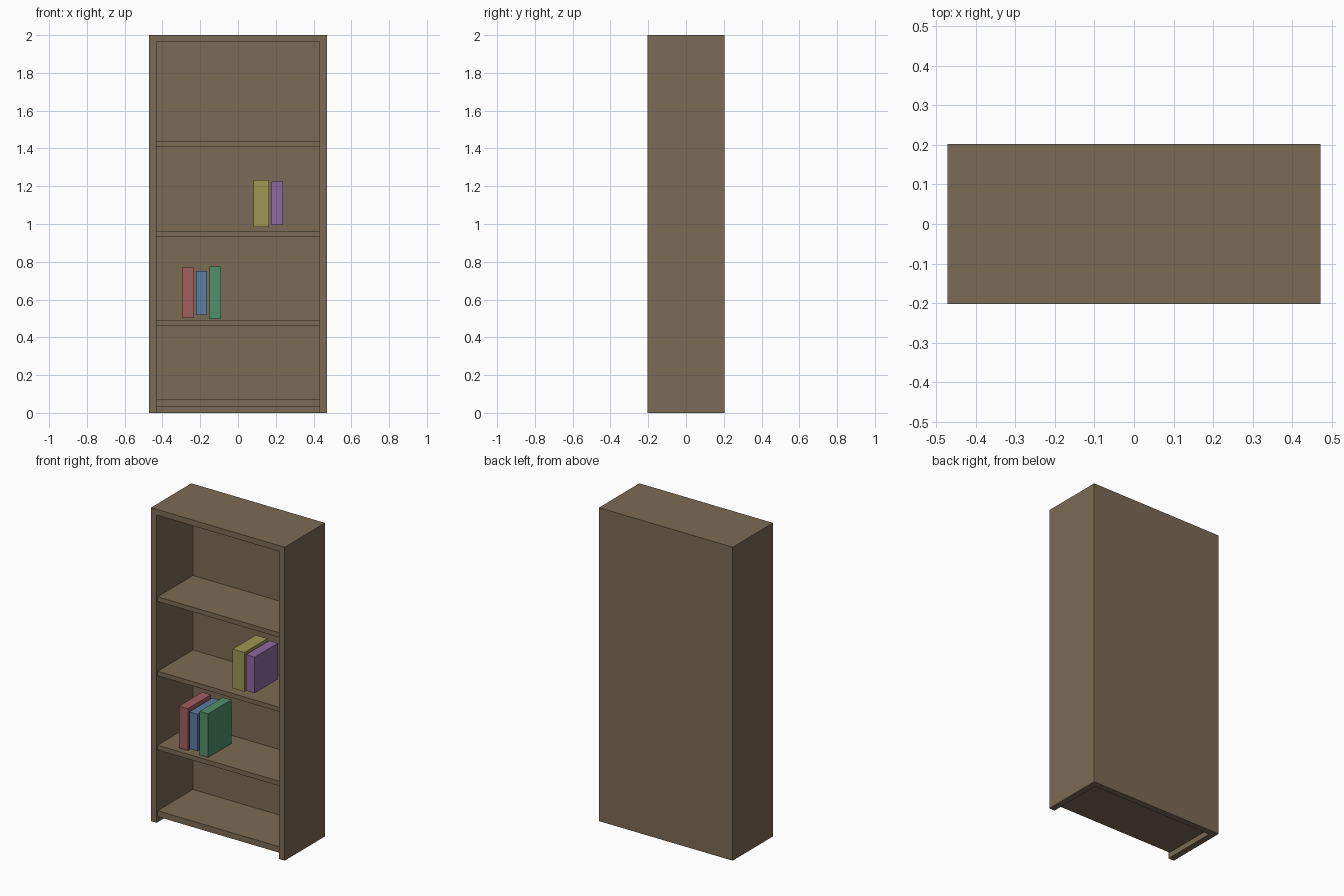
import bpy

if "Cube" in bpy.data.objects:
    bpy.data.objects.remove(bpy.data.objects["Cube"])


def material(name, rgb):
    m = bpy.data.materials.new(name)
    m.diffuse_color = (*rgb, 1.0)
    m.use_nodes = True
    m.node_tree.nodes["Principled BSDF"].inputs["Base Color"].default_value = m.diffuse_color
    return m


def box(name, x, y, z, mat):
    """Box spanning the (min, max) ranges x, y, z."""
    spans = (x, y, z)
    bpy.ops.mesh.primitive_cube_add(size=1, location=[(a + b) / 2 for a, b in spans])
    o = bpy.context.object
    o.name = name
    o.scale = [b - a for a, b in spans]
    bpy.ops.object.transform_apply(location=False, rotation=False, scale=True)
    o.data.materials.append(mat)
    return o


W, D, H = 0.472, 0.203, 2.0      # half width, half depth, height
IN = 0.432                       # inner half width
BACK = 0.163                     # front face of the back panel
wood = material("wood", (0.20, 0.145, 0.09))

# Carcass
box("left_side", (-W, -IN), (-D, BACK), (0, H), wood)
box("right_side", (IN, W), (-D, BACK), (0, H), wood)
box("top_panel", (-IN, IN), (-D, BACK), (1.963, H), wood)
box("back_panel", (-W, W), (BACK, D), (0, H), wood)

# Shelves, set back slightly from the front edges
shelves = [("bottom_shelf", 0.035, 0.073), ("lower_shelf", 0.461, 0.491),
           ("middle_shelf", 0.934, 0.963), ("upper_shelf", 1.408, 1.438)]
for name, z0, z1 in shelves:
    box(name, (-IN, IN), (-D + 0.01, BACK), (z0, z1), wood)

# Books: colour, x range, z range
books = [
    ("red", (0.35, 0.115, 0.115), (-0.296, -0.234), (0.502, 0.769)),
    ("blue", (0.10, 0.205, 0.35), (-0.223, -0.164), (0.517, 0.752)),
    ("green", (0.08, 0.28, 0.14), (-0.151, -0.091), (0.496, 0.774)),
    ("yellow", (0.35, 0.305, 0.09), (0.082, 0.165), (0.984, 1.234)),
    ("purple", (0.26, 0.14, 0.35), (0.177, 0.238), (0.994, 1.224)),
]
for colour, rgb, x, z in books:
    box(colour + "_book", x, (-0.172, 0.062), z, material(colour + "_cover", rgb))
